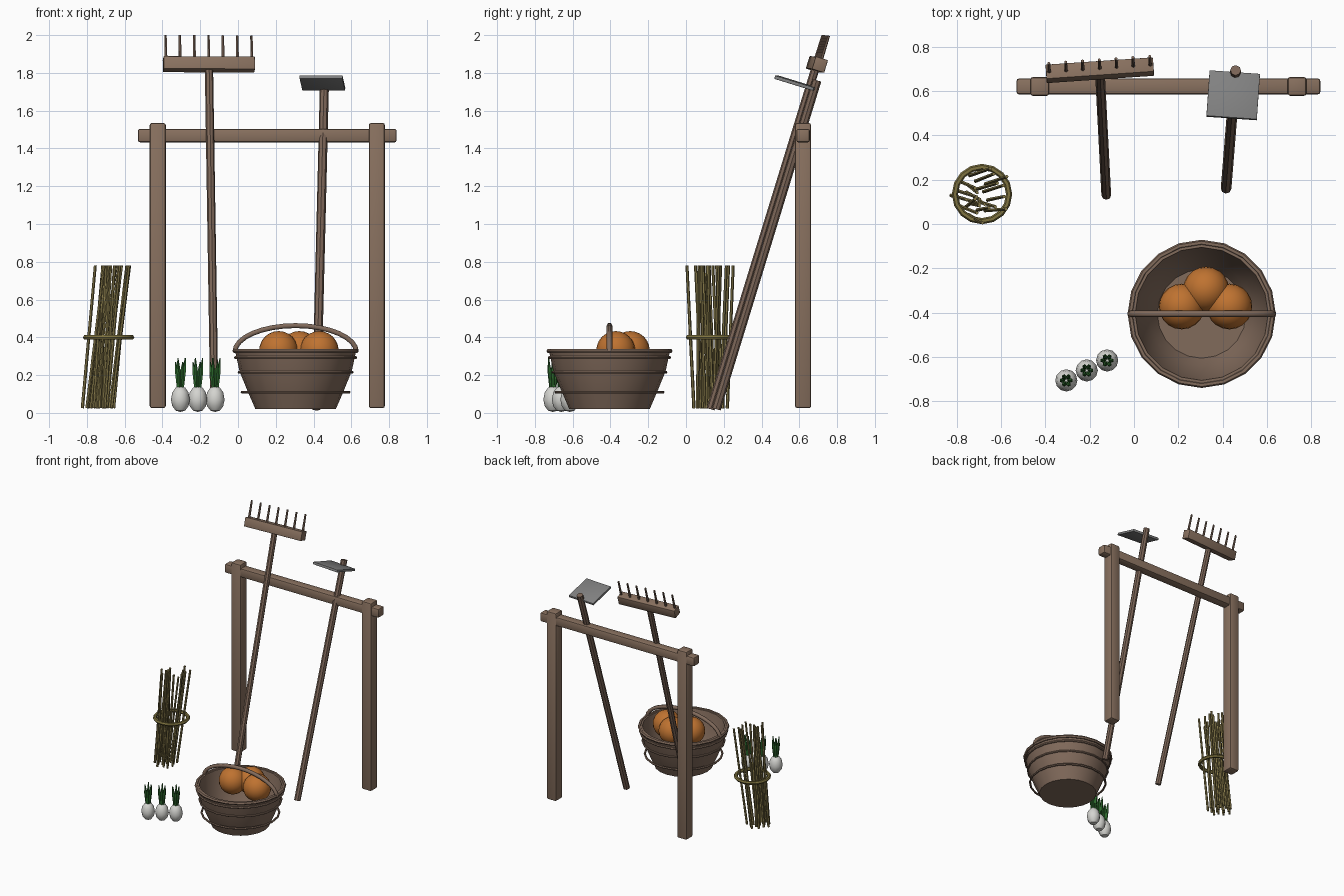
import bpy, bmesh, math, random
from mathutils import Vector, Matrix

cube = bpy.data.objects.get("Cube")
if cube:
    bpy.data.objects.remove(cube, do_unlink=True)
random.seed(4)


def material(name, r, g, b):
    m = bpy.data.materials.new(name)
    m.use_nodes = True
    m.diffuse_color = (r, g, b, 1)
    m.node_tree.nodes["Principled BSDF"].inputs["Base Color"].default_value = (r, g, b, 1)
    return m


WOOD = material("weathered wood", .25, .165, .115)
HANDLE = material("handle wood", .2, .13, .095)
BASKET = material("basket wood", .22, .145, .105)
METAL = material("grey metal", .22, .22, .22)
ORANGE = material("orange skin", .52, .17, .03)
WHITE = material("white bulb", .66, .66, .63)
GREEN = material("leaf green", .025, .14, .025)
STRAW = material("straw", .25, .2, .07)
CORD = material("olive cord", .21, .17, .05)


def finish(name, bm, mat, smooth=True):
    bmesh.ops.recalc_face_normals(bm, faces=bm.faces)
    mesh = bpy.data.meshes.new(name)
    bm.to_mesh(mesh)
    bm.free()
    mesh.materials.append(mat)
    obj = bpy.data.objects.new(name, mesh)
    bpy.context.collection.objects.link(obj)
    if smooth:
        bpy.ops.object.select_all(action='DESELECT')
        obj.select_set(True)
        bpy.context.view_layer.objects.active = obj
        bpy.ops.object.shade_smooth_by_angle(angle=math.radians(35))
    return obj


def box(name, centre, size, mat, frame=None, bevel=.01):
    bm = bmesh.new()
    bmesh.ops.create_cube(bm, size=1)
    bmesh.ops.scale(bm, vec=size, verts=bm.verts)
    bmesh.ops.bevel(bm, geom=bm.edges[:], offset=bevel, segments=2, profile=.5, affect='EDGES')
    turn = frame.to_4x4() if frame else Matrix()
    bmesh.ops.transform(bm, matrix=Matrix.Translation(centre) @ turn, verts=bm.verts)
    return finish(name, bm, mat)


def add_rod(bm, a, b, r1, r2, sides=8):
    a, b = Vector(a), Vector(b)
    turn = (b - a).to_track_quat('Z', 'Y').to_matrix().to_4x4()
    bmesh.ops.create_cone(bm, cap_ends=True, segments=sides, radius1=r1, radius2=r2,
                          depth=(b - a).length, matrix=Matrix.Translation((a + b) / 2) @ turn)


def rod(name, a, b, r, mat, sides=8):
    bm = bmesh.new()
    add_rod(bm, a, b, r, r, sides)
    return finish(name, bm, mat)


def lathe(name, profile, centre, mat, sides=20):
    bm = bmesh.new()
    verts = [bm.verts.new((r, 0, z)) for r, z in profile]
    edges = [bm.edges.new(pair) for pair in zip(verts, verts[1:])]
    bmesh.ops.spin(bm, geom=verts + edges, axis=(0, 0, 1), cent=(0, 0, 0),
                   angle=math.tau, steps=sides)
    bmesh.ops.remove_doubles(bm, verts=bm.verts, dist=.0005)
    bmesh.ops.translate(bm, vec=centre, verts=bm.verts)
    return finish(name, bm, mat)


def hoop(name, centre, radius, tube, mat, sides=20):
    ring = [(radius + tube * math.cos(i * math.tau / 6), tube * math.sin(i * math.tau / 6))
            for i in range(7)]
    return lathe(name, ring, centre, mat, sides)


def tool_frame(a, b, yaw):
    # Axes of a tool: width, depth, and length along the handle
    w = (Vector(b) - Vector(a)).normalized()
    u = Vector((math.cos(yaw), math.sin(yaw), 0))
    u = (u - w * u.dot(w)).normalized()
    return Matrix((u, w.cross(u), w)).transposed()


# Leaning rack
for side, x in (("right", -.425), ("left", .735)):
    box(side + "_post", (x, .62, .78), (.085, .085, 1.51), WOOD, bevel=.012)
box("crossbar", (.155, .62, 1.468), (1.37, .072, .072), WOOD, bevel=.012)

# Rake
low, high = (-.125, .13, .02), (-.154, .69, 1.84)
rod("rake_handle", low, high, .022, HANDLE)
frame = tool_frame(low, high, math.radians(4))
head = Vector((-.154, .693, 1.845))
box("rake_head", head, (.485, .068, .07), WOOD, frame, .004)
bm = bmesh.new()
for i in range(7):
    root = head + frame @ Vector(((i - 3) * .076, 0, .02))
    add_rod(bm, root, root + frame @ Vector((0, 0, .14)), .009, .007, 6)
finish("rake_tines", bm, HANDLE)

# Hoe
low, high = (.415, .16, .02), (.458, .693, 1.76)
rod("hoe_handle", low, high, .024, HANDLE)
frame = tool_frame(low, high, math.radians(-4))
box("hoe_blade", (.447, .58, 1.746), (.228, .215, .018), METAL, frame, .002)

# Basket with open top
C = Vector((.305, -.405, 0))
lathe("basket_body", [(0, .02), (.213, .02), (.252, .11), (.297, .22), (.322, .335),
                      (.3, .335), (.278, .22), (.235, .11), (.2, .045), (0, .045)], C, BASKET)
for name, z, r, t in (("rim", .328, .321, .013), ("upper", .293, .318, .008),
                      ("middle", .215, .3, .007), ("lower", .11, .283, .008)):
    hoop("basket_hoop_" + name, C + Vector((0, 0, z)), r, t, BASKET)

# Arched carrying handle
curve = bpy.data.curves.new("basket_handle", 'CURVE')
curve.dimensions = '3D'
curve.bevel_depth = .015
curve.bevel_resolution = 1
curve.use_fill_caps = True
line = curve.splines.new('POLY')
line.points.add(16)
for i, p in enumerate(line.points):
    a = math.pi * i / 16
    p.co = (C.x - .322 * math.cos(a), C.y, .322 + .14 * math.sin(a), 1)
curve.materials.append(BASKET)
bpy.context.collection.objects.link(bpy.data.objects.new("basket_handle", curve))

# Round fruit in the basket
for i, (x, y) in enumerate(((.215, -.372), (.325, -.295), (.43, -.372))):
    bm = bmesh.new()
    bmesh.ops.create_uvsphere(bm, u_segments=20, v_segments=12, radius=.103)
    bmesh.ops.translate(bm, vec=(x, y, .33), verts=bm.verts)
    finish(f"fruit_{i + 1}", bm, ORANGE)

# White root vegetables with leaf tufts
bulb = [(0, .005), (.025, .012), (.043, .036), (.05, .07), (.043, .108), (.026, .133), (0, .145)]
for i in range(3):
    base = Vector((-.305 + .092 * i, -.705 + .045 * i, 0))
    lathe(f"bulb_{i + 1}", bulb, base, WHITE, 12)
    bm = bmesh.new()
    for k in range(6):
        a = k * math.tau / 6
        out = Vector((math.cos(a), math.sin(a), 0))
        foot = base + out * .012 + Vector((0, 0, .13))
        mid = base + out * .02 + Vector((0, 0, .22))
        tip = base + out * .026 + Vector((0, 0, .29 - .02 * (k % 2)))
        add_rod(bm, foot, mid, .008, .011, 5)
        add_rod(bm, mid, tip, .011, .003, 5)
    finish(f"leaves_{i + 1}", bm, GREEN)

# Leaning bundle of stalks tied with a ring
bm = bmesh.new()
for i in range(20):
    a, r = i * 2.4, .095 * math.sqrt((i + .5) / 20)
    foot = Vector((-.735 + r * math.cos(a), .125 + r * math.sin(a), .025))
    lean = Vector((random.uniform(.03, .1), random.uniform(-.045, .045), .755))
    add_rod(bm, foot, foot + lean, .009, .008, 6)
finish("stalks", bm, STRAW)
hoop("bundle_ring", (-.685, .135, .4), .122, .014, CORD, 16)
